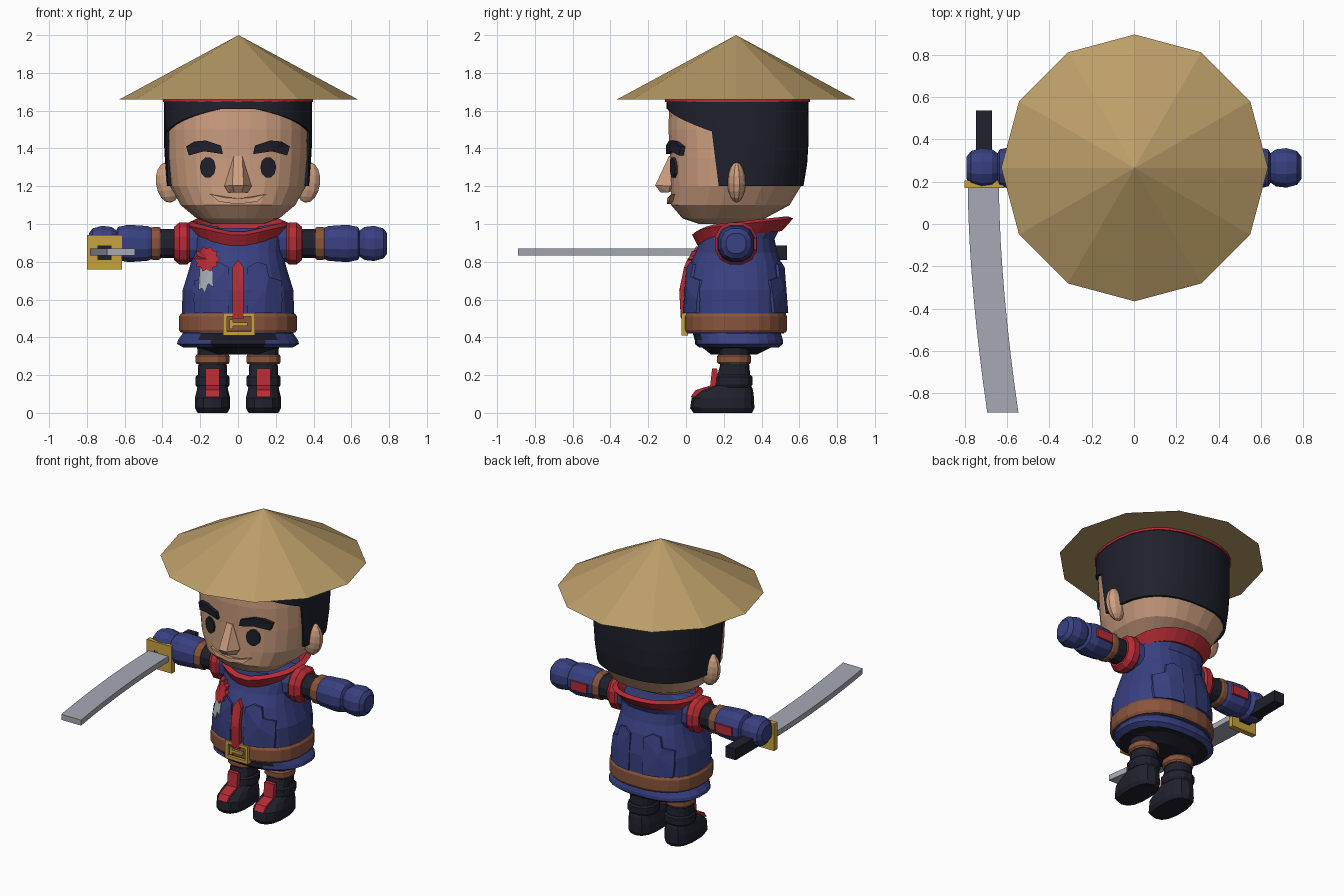
import bpy, bmesh, math
from mathutils import Matrix

cube = bpy.data.objects.get("Cube")
if cube:
    bpy.data.objects.remove(cube, do_unlink=True)


def material(name, r, g, b):
    m = bpy.data.materials.new(name)
    m.use_nodes = True
    m.diffuse_color = (r, g, b, 1)
    m.node_tree.nodes["Principled BSDF"].inputs["Base Color"].default_value = (r, g, b, 1)
    return m


STRAW = material("straw", .5, .34, .14)
SKIN = material("skin", .62, .35, .22)
BLUE = material("blue cloth", .04, .052, .22)
RED = material("red trim", .47, .025, .035)
BROWN = material("brown leather", .25, .09, .045)
BLACK = material("black", .014, .015, .025)
GOLD = material("gold", .58, .36, .05)
STEEL = material("steel", .38, .40, .46)

CY = .265      # depth of the body axis


def finish(name, bm, *mats):
    bmesh.ops.recalc_face_normals(bm, faces=bm.faces)
    me = bpy.data.meshes.new(name)
    bm.to_mesh(me)
    bm.free()
    for m in mats:
        me.materials.append(m)
    ob = bpy.data.objects.new(name, me)
    bpy.context.collection.objects.link(ob)
    return ob


def power(v, p):
    return math.copysign(abs(v) ** p, v)


def loft(name, mat, rows, n=20, e=2.3, mtx=None, ring=False):
    """Stack rounded rings; each row is (z, half width, front y, back y)."""
    bm = bmesh.new()
    rings = []
    for z, rx, y0, y1 in rows:
        ang = [math.tau * (i + .5) / n for i in range(n)]
        rings.append([bm.verts.new((rx * power(math.cos(a), 2 / e),
                                    (y0 + y1) / 2 + (y1 - y0) / 2 * power(math.sin(a), 2 / e), z)) for a in ang])
    pairs = list(zip(rings, rings[1:]))
    if ring:
        pairs.append((rings[-1], rings[0]))
    else:
        bm.faces.new(rings[0])
        bm.faces.new(rings[-1])
    for a, b in pairs:
        for i in range(n):
            j = (i + 1) % n
            bm.faces.new((a[i], a[j], b[j], b[i]))
    if mtx:
        bm.transform(mtx)
    return finish(name, bm, mat)


def hull(name, mat, pts):
    bm = bmesh.new()
    for p in pts:
        bm.verts.new(p)
    bmesh.ops.convex_hull(bm, input=bm.verts)
    return finish(name, bm, mat)


def box(name, mat, x, y, z):
    return hull(name, mat, [(a, b, c) for a in x for b in y for c in z])


def prism(name, mat, pts, lo, hi, place):
    bm = bmesh.new()
    a, b = ([bm.verts.new(place(u, v, w)) for u, v in pts] for w in (lo, hi))
    bm.faces.new(a)
    bm.faces.new(b)
    for i in range(len(a)):
        bm.faces.new((a[i - 1], a[i], b[i], b[i - 1]))
    return finish(name, bm, mat)


def surface_y(rows, x, z, e, back=False):
    """Depth of a lofted surface at x, z."""
    rows = sorted(rows)
    for lo, hi in zip(rows, rows[1:]):
        if z <= hi[0]:
            break
    t = min(1, max(0, (z - lo[0]) / (hi[0] - lo[0])))
    rx, y0, y1 = (lo[k] + (hi[k] - lo[k]) * t for k in (1, 2, 3))
    d = (y1 - y0) / 2 * max(0, 1 - abs(x / rx) ** e) ** (1 / e)
    return (y0 + y1) / 2 + (d if back else -d)


def patch(name, mat, pts, rows, e, out, side=1, back=False):
    """Raised patch that follows a lofted surface."""
    bm = bmesh.new()
    sgn = 1 if back else -1

    def vert(x, z, o):
        return bm.verts.new((x * side, surface_y(rows, x, z, e, back) + sgn * o, z))
    top = [vert(x, z, out) for x, z in pts]
    low = [vert(x, z, -.03) for x, z in pts]
    mid = vert(sum(p[0] for p in pts) / len(pts), sum(p[1] for p in pts) / len(pts), out)
    for i in range(len(pts)):
        bm.faces.new((mid, top[i - 1], top[i]))
        bm.faces.new((top[i - 1], top[i], low[i], low[i - 1]))
    bm.faces.new(low)
    return finish(name, bm, mat)


def oval(cx, cz, rx, rz, n):
    return [(cx + rx * math.cos(math.tau * i / n), cz + rz * math.sin(math.tau * i / n)) for i in range(n)]


# Straw hat and headband
bm = bmesh.new()
bmesh.ops.create_cone(bm, cap_ends=True, segments=12, radius1=.63, radius2=0, depth=.34,
                      matrix=Matrix.Translation((.003, CY, 1.83)))
finish("straw_hat", bm, STRAW)

# Head
HE = 2.4
HEAD = [(1.0, .14, .07, .33), (1.03, .22, -.02, .42), (1.1, .305, -.08, .55), (1.2, .36, -.08, .61),
        (1.35, .378, -.085, .635), (1.5, .38, -.095, .638), (1.66, .375, -.09, .635)]
loft("head", SKIN, HEAD, 28, HE)
loft("headband", RED, [(z, .398, -.112, .658) for z in (1.645, 1.662)], 28, HE)

# Hair shell whose lower edge follows the hairline
bm = bmesh.new()
cols = []
HN = 64
for i in range(HN):
    a = math.tau * i / HN
    c, s = power(math.cos(a), 2 / HE), power(math.sin(a), 2 / HE)
    y = .27 + .375 * s
    low = 1.2 if y > .165 else 1.61 - .13 * max(0, (y + .1) / .265) ** .7
    col = []
    for k in range(6):
        z = low + (1.66 - low) * max(0, k - 1) / 4
        grow = -.02 if k == 0 else .012
        rx = .365 + .015 * min(1, (z - 1.2) / .2) + grow
        y0, y1 = (surface_y(HEAD, 0, z, HE, b) for b in (False, True))
        col.append(bm.verts.new((rx * c, (y0 + y1) / 2 + ((y1 - y0) / 2 + grow) * s, z)))
    cols.append(col)
for i in range(HN):
    for k in range(5):
        bm.faces.new((cols[i - 1][k], cols[i][k], cols[i][k + 1], cols[i - 1][k + 1]))
finish("hair", bm, BLACK)

# Face
brow = [(.275, 1.41), (.23, 1.437), (.17, 1.442), (.09, 1.415), (.08, 1.37), (.18, 1.385), (.26, 1.363)]
for s, tag in ((1, "left"), (-1, "right")):
    patch(tag + "_brow", BLACK, brow, HEAD, HE, .022, s)
    patch(tag + "_eye", BLACK, oval(.16, 1.3, .042, .056, 10), HEAD, HE, .012, s)
    bm = bmesh.new()
    bmesh.ops.create_uvsphere(bm, u_segments=10, v_segments=8, radius=1,
                              matrix=Matrix.Translation((s * .37, .268, 1.22)) @ Matrix.Rotation(s * .12, 4, "Y")
                              @ Matrix.Diagonal((.068, .048, .108, 1)))
    finish(tag + "_ear", bm, SKIN)
hull("nose", SKIN, [(s * x, y, z) for s in (1, -1) for x, y, z in
                    ((.022, -.09, 1.36), (.03, -.163, 1.205), (.072, -.085, 1.2), (.052, -.09, 1.168),
                     (.02, -.135, 1.168), (.03, 0, 1.2), (.02, 0, 1.34))])
patch("mouth", SKIN, [(-.15, 1.158), (-.07, 1.139), (0, 1.135), (.07, 1.139), (.15, 1.158),
                      (.1, 1.118), (0, 1.105), (-.1, 1.118)], HEAD, HE, .02)

# Jacket body with raised panels
TE = 2.4
BODY = [(.42, .295, .0, .52), (.52, .3, -.005, .53), (.65, .295, -.012, .53), (.78, .255, .015, .51),
        (.85, .24, .05, .485), (.92, .245, .075, .47), (.98, .23, .09, .5)]
loft("jacket", BLUE, BODY, 24, TE)
panel = [(.05, .53), (.05, .77), (.1, .8), (.15, .785), (.165, .72), (.23, .7), (.235, .6), (.23, .53), (.14, .53)]
for s in (1, -1):
    for back in (False, True):
        patch("jacket_panel", BLUE, panel, BODY, TE, .013, s, back)
stripe = [(.03 * s, .5 + .045 * (k if s > 0 else 6 - k)) for s in (1, -1) for k in range(7)]
patch("front_stripe", RED, stripe[:7] + [(0, .81)] + stripe[7:], BODY, TE, .024)

# Rosette with ribbon
patch("ribbon", STEEL, [(-.2, .8), (-.14, .8), (-.13, .665), (-.155, .69), (-.175, .635), (-.19, .66), (-.21, .65)],
      BODY, TE, .022)
petals = [(-.165 + r * math.cos(a), .815 + r * math.sin(a))
          for i in range(20) for r, a in [((.07, .054)[i % 2], math.tau * i / 20)]]
patch("rosette", RED, petals, BODY, TE, .035)

# Tilted collar dipping to a point at the front
collar = loft("collar", RED, [(.94, .235, .06, .51), (1.0, .27, .03, .57), (1.015, .24, .06, .54),
                              (.95, .19, .11, .47)], 24, 2.2, ring=True)
for v in collar.data.vertices:
    v.co.z += (v.co.y - .3) * .11
    if v.co.y < .25:
        v.co.z -= .035 * max(0, 1 - abs(v.co.x) / .2)

# Belt and buckle
loft("belt", BROWN, [(.425, .305, -.005, .53), (.44, .315, -.012, .537), (.51, .315, -.012, .537),
                     (.525, .305, -.005, .53)], 24, TE)
for x, z in (((-.08, .09), (.41, .43)), ((-.08, .09), (.51, .53)), ((-.08, -.058), (.41, .53)),
             ((.068, .09), (.41, .53)), ((-.04, .05), (.46, .478)), ((-.045, -.027), (.445, .495))):
    box("buckle_part", GOLD, x, (-.025, .01), z)

# Jacket skirt, open at the front, over the trousers
skirt = loft("jacket_skirt", BLUE, [(.345, .29, .07, .49), (.365, .325, .045, .515), (.385, .32, .045, .515),
                                    (.435, .285, .03, .5)], 24, TE)
skirt.data.materials.append(BLACK)
for p in skirt.data.polygons:
    if abs(p.center.x) < .17 and p.center.y < .2 or abs(p.normal.z) > .95:
        p.material_index = 1
loft("trousers", BLACK, [(.31, .13, .13, .38), (.345, .22, .085, .45), (.4, .25, .07, .47)], 20)

# Arms and legs
for s, tag in ((1, "left"), (-1, "right")):
    turn = Matrix.Translation((0, CY, .897)) @ Matrix.Rotation(s * math.pi / 2, 4, "Y")

    def arm(name, mat, *rows):
        loft(tag + name, mat, [(x, r, -r, r) for x, r in rows], 12, 2.3, turn)
    arm("_sleeve", BLUE, (.1, .09), (.2, .108), (.27, .1))
    arm("_sleeve_trim", RED, (.255, .1), (.27, .115), (.31, .115), (.34, .09))
    arm("_forearm", BLACK, (.3, .078), (.5, .078))
    arm("_wrist_strap", BROWN, (.41, .085), (.42, .09), (.45, .09), (.46, .085))
    arm("_cuff", BLUE, (.455, .085), (.48, .095), (.58, .102), (.635, .09), (.65, .06))
    arm("_hand", BLUE, (.635, .065), (.67, .09), (.72, .096), (.77, .082), (.79, .055))
    box(tag + "_cuff_patch", RED, (s * .48, s * .6), (.33, .372), (.865, .925))

    leg = Matrix.Translation((s * .135, 0, 0))
    loft(tag + "_trouser_leg", BLACK, [(.24, .075, .18, .335), (.36, .085, .17, .345)], 12, 2.3, leg)
    loft(tag + "_knee_strap", BROWN, [(.258, .085, .17, .34), (.268, .093, .162, .347), (.3, .093, .162, .347),
                                      (.31, .085, .17, .34)], 12, 2.3, leg)
    loft(tag + "_boot", BLACK, [(0, .08, .04, .35), (.025, .095, .022, .362), (.08, .095, .03, .36),
                                (.12, .085, .08, .355), (.145, .08, .15, .345), (.25, .078, .18, .335)], 14, 2.5, leg)
    loft(tag + "_boot_cuff", BLACK, [(.135, .085, .16, .345), (.15, .094, .155, .355), (.19, .094, .155, .355),
                                     (.2, .085, .165, .345)], 12, 2.3, leg)
    prism(tag + "_boot_tongue", RED, [(.025, .085), (.05, .12), (.128, .145), (.138, .235), (.165, .235),
                                      (.18, .08)], -.036, .036, lambda y, z, x: (x + s * .135, y, z))

# Sword in the right hand
box("sword_grip", BLACK, (-.745, -.67), (.17, .535), (.81, .885))
box("sword_guard", GOLD, (-.8, -.613), (.17, .205), (.76, .942))
steps = [k / 8 for k in range(9)]
edge = [(-.785 + .092 * t ** 1.7, .18 - 1.07 * t) for t in steps]
prism("sword_blade", STEEL, edge + [(x + .147, y) for x, y in reversed(edge)], .833, .87, lambda x, y, z: (x, y, z))
